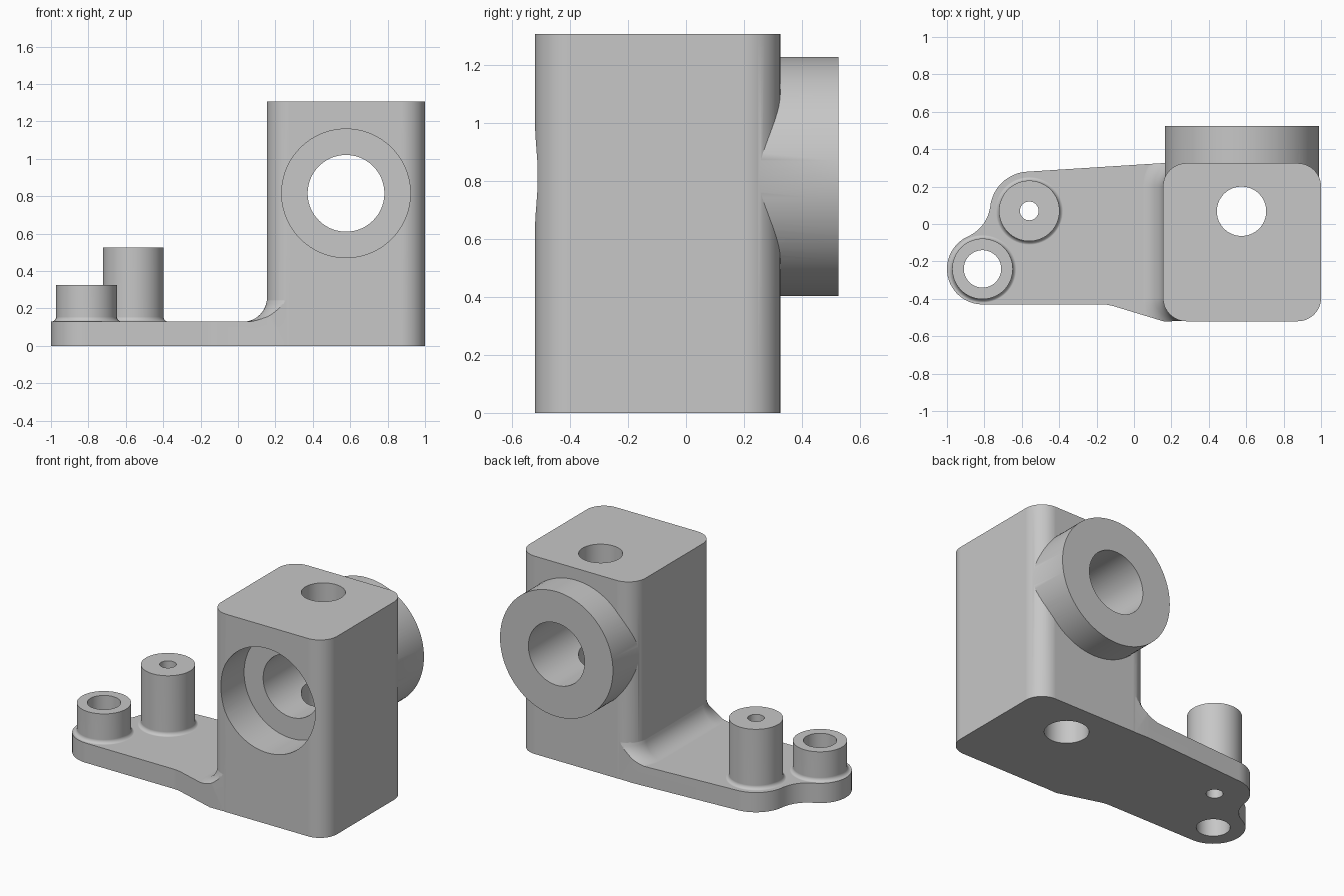
import bpy
import bmesh
from math import pi, sin, cos, atan2
from mathutils import Matrix, Vector

default_cube = bpy.data.objects.get("Cube")
if default_cube:
    bpy.data.objects.remove(default_cube, do_unlink=True)

grey = bpy.data.materials.new("light_grey")
grey.use_nodes = True
grey.diffuse_color = (0.57, 0.57, 0.57, 1)
grey.node_tree.nodes["Principled BSDF"].inputs["Base Color"].default_value = (0.57, 0.57, 0.57, 1)


def loft(name, rings):
    """Closed solid through a stack of rings with equal point counts."""
    bm = bmesh.new()
    rows = [[bm.verts.new(p) for p in ring] for ring in rings]
    count = len(rows[0])
    for low, high in zip(rows, rows[1:]):
        for i in range(count):
            j = (i + 1) % count
            bm.faces.new((low[i], low[j], high[j], high[i]))
    bm.faces.new(rows[0][::-1])
    bm.faces.new(rows[-1])
    bmesh.ops.recalc_face_normals(bm, faces=bm.faces)
    mesh = bpy.data.meshes.new(name)
    bm.to_mesh(mesh)
    bm.free()
    mesh.materials.append(grey)
    obj = bpy.data.objects.new(name, mesh)
    bpy.context.collection.objects.link(obj)
    return obj


def prism(name, outline, z0, z1):
    return loft(name, [[(x, y, z) for x, y in outline] for z in (z0, z1)])


def arc(center, radius, start, end, steps=16):
    return [(center[0] + radius * cos(start + (end - start) * i / steps),
             center[1] + radius * sin(start + (end - start) * i / steps))
            for i in range(steps + 1)]


def lathe(name, center, profile, steps=64):
    return loft(name, [[(x, y, z) for x, y in arc(center, r, 0, 2 * pi, steps)[:-1]]
                       for r, z in profile])


def cylinder_y(name, radius, y0, y1):
    """Cylinder along the axis of the main bore."""
    obj = lathe(name, (0, 0), [(radius, -y1), (radius, -y0)], 96)
    obj.data.transform(Matrix.Translation((BLOCK_X, 0, BORE_Z)) @ Matrix.Rotation(pi / 2, 4, 'X'))
    return obj


def combine(target, tool, operation):
    mod = target.modifiers.new(operation.lower(), 'BOOLEAN')
    mod.operation = operation
    mod.solver = 'EXACT'
    mod.object = tool
    bpy.context.view_layer.objects.active = target
    bpy.ops.object.modifier_apply(modifier=mod.name)
    bpy.data.objects.remove(tool, do_unlink=True)


BLOCK_X, BLOCK_Y, HALF, CORNER = 0.5775, -0.0975, 0.4225, 0.125
BORE_Z, PLATE_TOP, HEIGHT = 0.815, 0.13, 1.305


def rounded_square(offset=0.0):
    points = []
    flat = HALF - CORNER
    for k, (sx, sy) in enumerate(((1, 1), (-1, 1), (-1, -1), (1, -1))):
        center = (BLOCK_X + sx * flat, BLOCK_Y + sy * flat)
        points += arc(center, CORNER + offset, k * pi / 2, (k + 1) * pi / 2)
    return points


# Plate stock: a slab with a concave fillet flaring out of the block
slab = [(-1.3, -0.9), (1.3, -0.9), (1.3, 0.9), (-1.3, 0.9)]
plate = prism("base_plate", slab, -0.1, PLATE_TOP)
FILLET, fillet_z = 0.13, PLATE_TOP - 0.002
flare = [(FILLET, -0.05)]
flare += [(FILLET * (1 - sin(i * pi / 24)), fillet_z + FILLET * (1 - cos(i * pi / 24)))
          for i in range(12)]
flare += [(-0.004, fillet_z + FILLET), (-0.004, 0.3)]
skirt = loft("block_fillet", [[(x, y, z) for x, y in rounded_square(off)] for off, z in flare])
combine(plate, skirt, 'UNION')

# Plate outline: two round pads joined by a concave arc, widening to the block
low_pad, tall_pad, valley = Vector((-0.81, -0.24)), Vector((-0.56, 0.07)), Vector((-0.968, 0.117))
low_r, tall_r, valley_r = 0.19, 0.21, 0.2


def heading(a, b):
    return atan2(b.y - a.y, b.x - a.x)


to_tall, to_low = heading(valley, tall_pad), heading(valley, low_pad)
outline = [(0.4, -0.515), (0.4, 0.32), (0.16, 0.326)]
outline += arc(tall_pad, tall_r, pi * 0.52, to_tall + pi)
outline += arc(valley, valley_r, to_tall, to_low)[1:-1]
outline += arc(low_pad, low_r, to_low + pi, pi * 1.5, 24)
outline += [(-0.17, -0.43), (-0.14, -0.432), (-0.11, -0.439), (0.16, -0.521)]
combine(plate, prism("plate_outline", outline, 0, 0.29), 'INTERSECT')

# Upright block and the round boss on its back
bracket = prism("bracket", rounded_square(), 0, HEIGHT)
combine(bracket, plate, 'UNION')
combine(bracket, cylinder_y("rear_boss", 0.412, 0.0, 0.525), 'UNION')

# Small posts on the pads, each with a filleted foot
post_r, foot = 0.162, 0.026
for name, pad, top in (("low_post", low_pad, 0.325), ("tall_post", tall_pad, 0.525)):
    foot_z = PLATE_TOP - 0.001
    profile = [(post_r + foot, 0.06)]
    profile += [(post_r + foot * (1 - sin(i * pi / 12)), foot_z + foot * (1 - cos(i * pi / 12)))
                for i in range(7)]
    profile.append((post_r, top))
    combine(bracket, lathe(name, pad, profile), 'UNION')

# Holes: posts, vertical hole, main bore and front counterbore
for name, center, radius in (("low_hole", low_pad, 0.1), ("tall_hole", tall_pad, 0.05),
                             ("vertical_hole", (0.575, 0.068), 0.132)):
    combine(bracket, lathe(name, center, [(radius, -0.2), (radius, 1.5)]), 'DIFFERENCE')
combine(bracket, cylinder_y("main_bore", 0.205, -0.8, 0.8), 'DIFFERENCE')
combine(bracket, cylinder_y("counterbore", 0.344, -0.8, -0.27), 'DIFFERENCE')

# Smooth curved walls, keep flat faces flat
bpy.ops.object.select_all(action='DESELECT')
bracket.select_set(True)
bpy.context.view_layer.objects.active = bracket
bpy.ops.object.shade_smooth_by_angle(angle=pi / 6)
bracket.modifiers.new("flat_faces", 'WEIGHTED_NORMAL').keep_sharp = True
